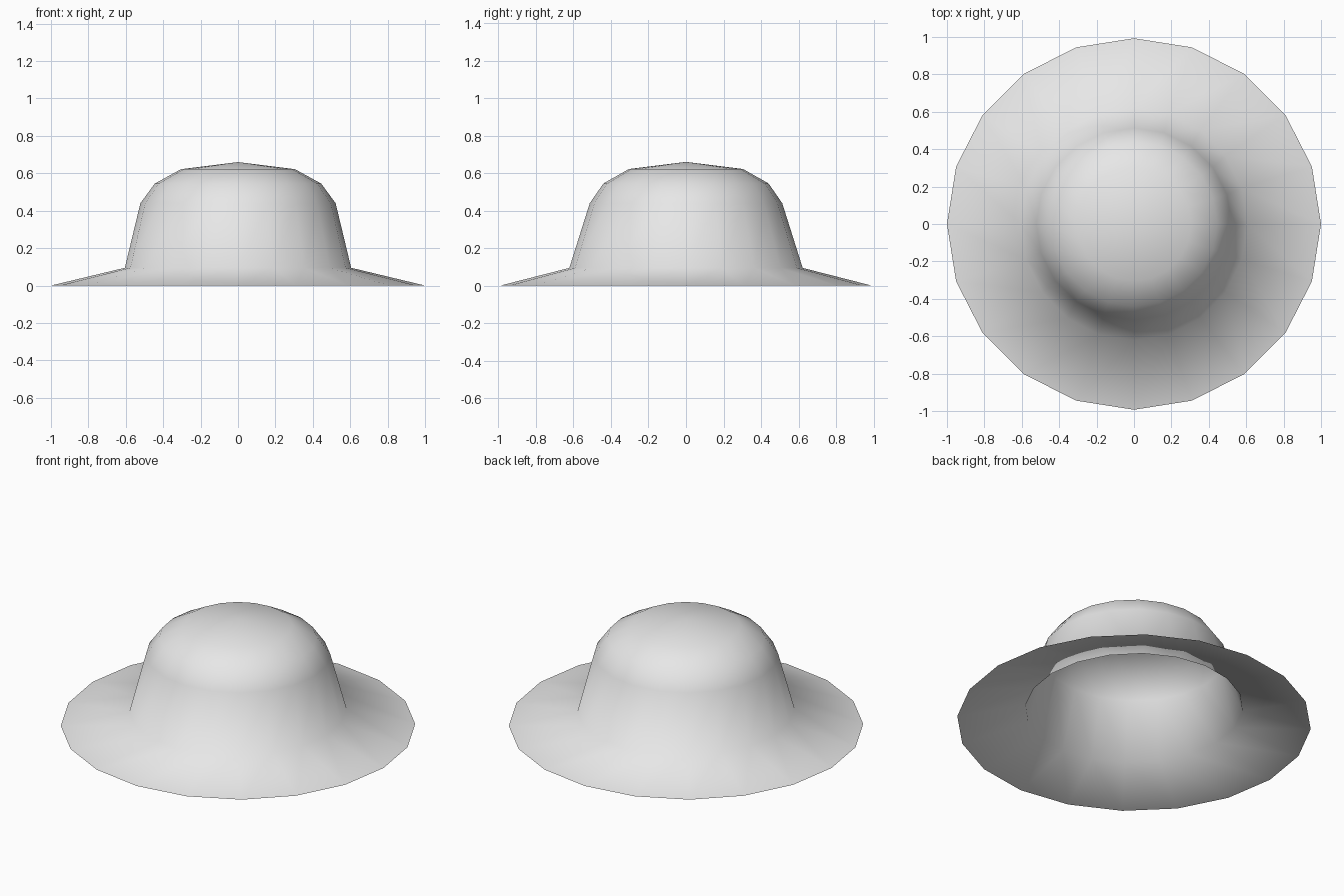
import bpy
import bmesh
from math import cos, sin, tau

if "Cube" in bpy.data.objects:
    bpy.data.objects.remove(bpy.data.objects["Cube"])

SIDES = 20

# One plain felt colour
felt = bpy.data.materials.new("light_grey_felt")
felt.use_nodes = True
GREY = (0.8, 0.8, 0.8, 1)
felt.diffuse_color = GREY
felt.node_tree.nodes["Principled BSDF"].inputs["Base Color"].default_value = GREY

# Rings from brim edge to crown: x radius, y radius, height
RINGS = [(1.0, 0.993, 0.0), (0.605, 0.622, 0.095), (0.522, 0.513, 0.44),
         (0.445, 0.44, 0.545), (0.305, 0.305, 0.622)]
TOP = 0.66

# Open, single-walled hat: brim and crown in one smooth shell
bm = bmesh.new()
loops = [[bm.verts.new((rx * cos(tau * i / SIDES), ry * sin(tau * i / SIDES), z))
          for i in range(SIDES)] for rx, ry, z in RINGS]
tip = bm.verts.new((0, 0, TOP))
for i in range(SIDES):
    j = (i + 1) % SIDES
    for low, high in zip(loops, loops[1:]):
        bm.faces.new((low[i], low[j], high[j], high[i]))
    bm.faces.new((loops[-1][i], loops[-1][j], tip))
for face in bm.faces:
    face.smooth = True

mesh = bpy.data.meshes.new("sun_hat")
bm.to_mesh(mesh)
bm.free()
mesh.materials.append(felt)
hat = bpy.data.objects.new("sun_hat", mesh)
bpy.context.collection.objects.link(hat)
